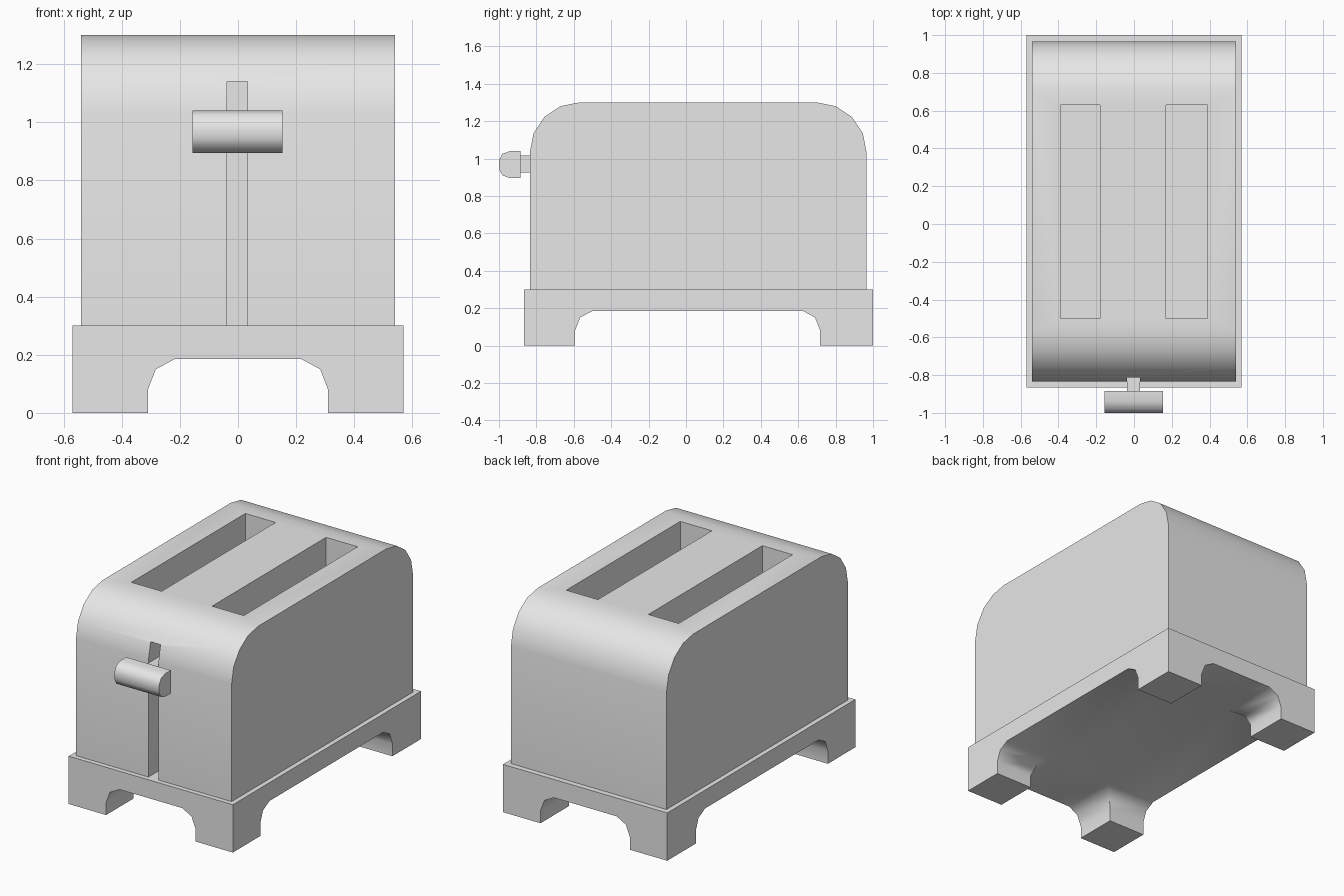
import bpy
import bmesh
import math
from mathutils import Vector

cube = bpy.data.objects.get("Cube")
if cube:
    bpy.data.objects.remove(cube, do_unlink=True)

grey = bpy.data.materials.new("light_grey")
grey.use_nodes = True
grey.diffuse_color = (0.8, 0.8, 0.8, 1)
grey.node_tree.nodes["Principled BSDF"].inputs["Base Color"].default_value = (0.8, 0.8, 0.8, 1)


def prism(name, profile, axis, low, high):
    """Extrude a (side, z) profile along the x or y axis."""
    bm = bmesh.new()
    place = (lambda s, z: (low, s, z)) if axis == "x" else (lambda s, z: (s, low, z))
    face = bm.faces.new([bm.verts.new(place(s, z)) for s, z in profile])
    moved = bmesh.ops.extrude_face_region(bm, geom=[face])["geom"]
    step = Vector((high - low, 0, 0)) if axis == "x" else Vector((0, high - low, 0))
    bmesh.ops.translate(bm, vec=step, verts=[g for g in moved if isinstance(g, bmesh.types.BMVert)])
    bmesh.ops.recalc_face_normals(bm, faces=bm.faces)
    mesh = bpy.data.meshes.new(name)
    bm.to_mesh(mesh)
    bm.free()
    mesh.materials.append(grey)
    obj = bpy.data.objects.new(name, mesh)
    bpy.context.collection.objects.link(obj)
    return obj


def box(name, x0, x1, y0, y1, z0, z1):
    return prism(name, [(y0, z0), (y1, z0), (y1, z1), (y0, z1)], "x", x0, x1)


def activate(obj):
    bpy.ops.object.select_all(action="DESELECT")
    obj.select_set(True)
    bpy.context.view_layer.objects.active = obj


def cut(obj, cutter):
    """Subtract the cutter, then discard it."""
    mod = obj.modifiers.new("cut", "BOOLEAN")
    mod.operation = "DIFFERENCE"
    mod.solver = "EXACT"
    mod.object = cutter
    activate(obj)
    bpy.ops.object.modifier_apply(modifier=mod.name)
    bpy.data.objects.remove(cutter, do_unlink=True)


def smooth(obj, degrees):
    activate(obj)
    bpy.ops.object.shade_smooth_by_angle(angle=math.radians(degrees))


def arch(low, high):
    """Opening with softened upper corners, reaching below the floor."""
    corner = [(0, -0.1), (0, 0.08), (0.027, 0.15), (0.092, 0.185)]
    return [(low + s, z) for s, z in corner] + [(high - s, z) for s, z in reversed(corner)]


# Footed base with crossing arches
base = box("base", -0.57, 0.57, -0.865, 1, 0, 0.3)
cut(base, prism("front_arch", arch(-0.31, 0.31), "y", -1.2, 1.2))
cut(base, prism("side_arch", arch(-0.593, 0.717), "x", -1, 1))
smooth(base, 45)

# Body with rounded front and back shoulders
FRONT, BACK, RADIUS, TOP = -0.835, 0.965, 0.265, 1.3
outline = [(FRONT, 0.3), (BACK, 0.3)]
for centre, start in ((BACK - RADIUS, 0), (FRONT + RADIUS, 90)):
    for i in range(5):
        a = math.radians(start + i * 22.5)
        outline.append((centre + RADIUS * math.cos(a), TOP - RADIUS + RADIUS * math.sin(a)))
body = prism("body", outline, "x", -0.54, 0.54)

# Bread slots and lever groove
for x0, x1 in ((-0.39, -0.18), (0.17, 0.39)):
    cut(body, box("slot", x0, x1, -0.5, 0.63, 0.45, 1.5))
cut(body, box("groove", -0.037, 0.032, -1, -0.7, 0.2, 1.14))
smooth(body, 30)

# Lever arm and rounded handle
box("lever_arm", -0.037, 0.032, -0.89, -0.7, 0.925, 1.015)
handle = prism("lever_handle", [
    (-0.885, 0.895), (-0.885, 1.04), (-0.94, 1.04), (-0.982, 1.025),
    (-1, 0.99), (-1, 0.945), (-0.982, 0.91), (-0.94, 0.895)], "x", -0.157, 0.153)
smooth(handle, 45)
